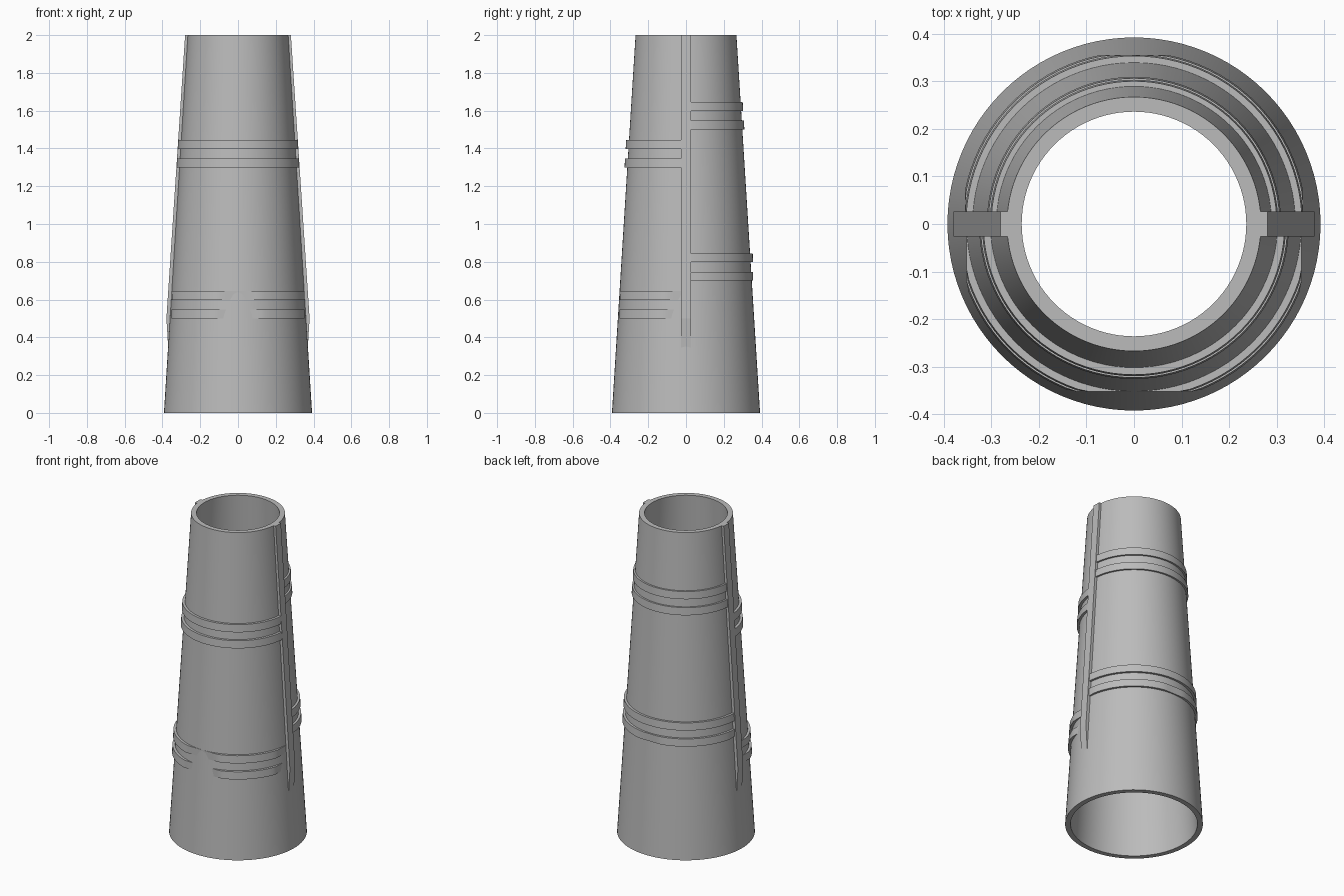
import bpy, bmesh, math

if "Cube" in bpy.data.objects:
    bpy.data.objects.remove(bpy.data.objects["Cube"])

R_BOTTOM, R_TOP, HEIGHT, WALL = 0.392, 0.267, 2.0, 0.031

grey = bpy.data.materials.new("grey")
grey.diffuse_color = (0.5, 0.5, 0.5, 1)
grey.use_nodes = True
grey.node_tree.nodes["Principled BSDF"].inputs["Base Color"].default_value = grey.diffuse_color


def radius(z):
    """Outer radius of the tapered tube at height z."""
    return R_BOTTOM + (R_TOP - R_BOTTOM) * z / HEIGHT


def finish(bm, name, smooth=True):
    bmesh.ops.recalc_face_normals(bm, faces=bm.faces)
    mesh = bpy.data.meshes.new(name)
    bm.to_mesh(mesh)
    bm.free()
    mesh.materials.append(grey)
    obj = bpy.data.objects.new(name, mesh)
    bpy.context.collection.objects.link(obj)
    if smooth:
        bpy.ops.object.select_all(action='DESELECT')
        obj.select_set(True)
        bpy.context.view_layer.objects.active = obj
        bpy.ops.object.shade_smooth_by_angle(angle=math.radians(30))
    return obj


def lathe(name, profile, start, sweep, steps, limit=1.0):
    """Sweep a closed (r, z) profile about z, trimmed to a square of half-size limit."""
    bm = bmesh.new()
    closed = sweep >= 2 * math.pi - 1e-6
    rows = []
    for i in range(steps if closed else steps + 1):
        a = start + sweep * i / steps
        row = []
        for r, z in profile:
            x = max(-limit, min(limit, r * math.cos(a)))
            y = max(-limit, min(limit, r * math.sin(a)))
            row.append(bm.verts.new((x, y, z)))
        rows.append(row)
    n = len(profile)
    for i in range(steps):
        a, b = rows[i], rows[(i + 1) % len(rows)]
        for j in range(n):
            k = (j + 1) % n
            bm.faces.new((a[j], b[j], b[k], a[k]))
    if not closed:
        bm.faces.new(rows[0])
        bm.faces.new(rows[-1])
    return finish(bm, name)


# Hollow tapered tube
lathe("tapered_tube",
      [(R_BOTTOM, 0), (R_TOP, HEIGHT), (R_TOP - WALL, HEIGHT), (R_BOTTOM - WALL, 0)],
      0, 2 * math.pi, 96)

# Pairs of raised half bands: name, start angle, lower edges, relief, square trim
BANDS = [
    ("front_upper_band", math.pi, (1.30, 1.398), 0.015, 1.0),
    ("front_lower_band", math.pi, (0.50, 0.598), 0.015, 0.352),
    ("back_upper_band", 0, (1.50, 1.598), 0.011, 1.0),
    ("back_lower_band", 0, (0.70, 0.798), 0.014, 0.355),
]
for name, start, edges, relief, limit in BANDS:
    for i, z0 in enumerate(edges):
        z1 = z0 + 0.047
        lathe(f"{name}_{i + 1}",
              [(radius(z0) + relief, z0), (radius(z1) + relief, z1),
               (radius(z1) - 0.012, z1), (radius(z0) - 0.012, z0)],
              start, math.pi, 48, limit)

# Vertical ribs on both sides, fading into the tube at the bottom
HALF = 0.026
for side, name in ((1, "right_rib"), (-1, "left_rib")):
    outline = [(0.368, 0.32), (0.379, 0.5), (0.280, HEIGHT),
               (R_TOP - 0.012, HEIGHT), (radius(0.32) - 0.012, 0.32)]
    bm = bmesh.new()
    front = [bm.verts.new((side * x, -HALF, z)) for x, z in outline]
    back = [bm.verts.new((side * x, HALF, z)) for x, z in outline]
    bm.faces.new(front)
    bm.faces.new(back)
    for j in range(len(outline)):
        k = (j + 1) % len(outline)
        bm.faces.new((front[j], front[k], back[k], back[j]))
    finish(bm, name, smooth=False)
